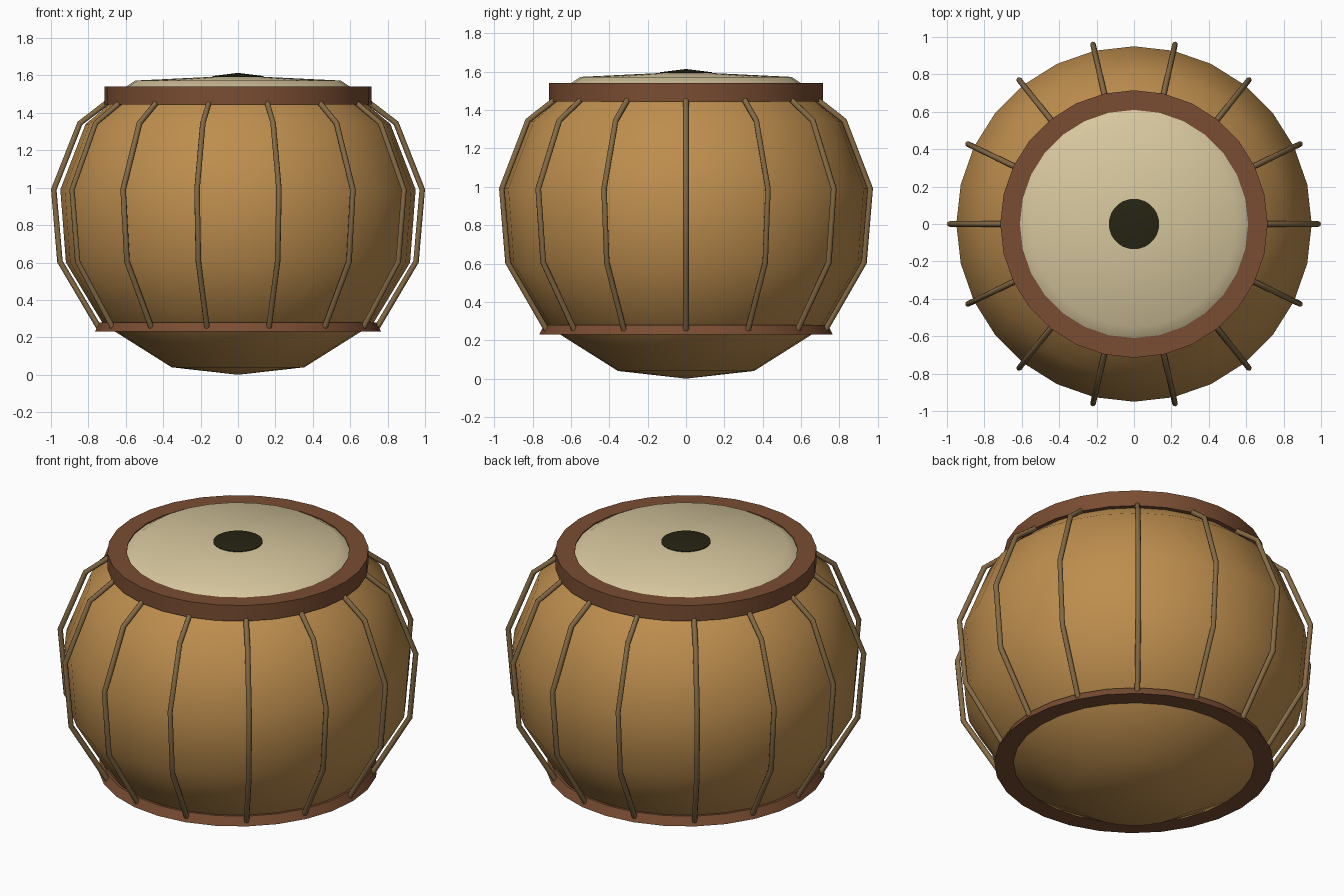
import bpy, math
from mathutils import Vector

if "Cube" in bpy.data.objects:
    bpy.data.objects.remove(bpy.data.objects["Cube"])

SIDES = 28
ROPES = 14


def material(name, srgb):
    m = bpy.data.materials.new(name)
    m.diffuse_color = [(c / 255 / 12.92) if c < 10 else ((c / 255 + 0.055) / 1.055) ** 2.4 for c in srgb] + [1]
    m.use_nodes = True
    m.node_tree.nodes["Principled BSDF"].inputs["Base Color"].default_value = m.diffuse_color
    return m


wood = material("golden wood", (190, 142, 78))
leather = material("brown leather", (122, 77, 50))
hide = material("pale hide", (215, 199, 158))
black = material("dark paste", (38, 36, 18))
cord = material("cord", (132, 106, 68))


def finish(name, verts, faces, mat, angle):
    me = bpy.data.meshes.new(name)
    me.from_pydata(verts, [], faces)
    me.materials.append(mat)
    ob = bpy.data.objects.new(name, me)
    bpy.context.collection.objects.link(ob)
    bpy.ops.object.select_all(action='DESELECT')
    ob.select_set(True)
    bpy.context.view_layer.objects.active = ob
    bpy.ops.object.shade_smooth_by_angle(angle=math.radians(angle))
    return ob


def lathe(name, profile, mat, closed=False, angle=40):
    """Spin (radius, height) points, listed bottom to top on the outside."""
    verts, rings, faces = [], [], []
    for r, z in profile:
        n = SIDES if r > 0 else 1
        rings.append([len(verts) + i for i in range(n)])
        for i in range(n):
            a = 2 * math.pi * i / SIDES
            verts.append((r * math.cos(a), r * math.sin(a), z))
    pairs = list(zip(rings, rings[1:])) + ([(rings[-1], rings[0])] if closed else [])
    for lo, hi in pairs:
        for i in range(SIDES):
            j = (i + 1) % SIDES
            quad = [lo[i % len(lo)], lo[j % len(lo)], hi[j % len(hi)], hi[i % len(hi)]]
            faces.append(list(dict.fromkeys(quad)))
    return finish(name, verts, faces, mat, angle)


def rope(name, path, angle, mat, radius=0.015, n=8):
    """Tube along a (radius, height) path in the vertical plane at the angle."""
    out = Vector((math.cos(angle), math.sin(angle), 0))
    side = Vector((-math.sin(angle), math.cos(angle), 0))
    pts = [out * r + Vector((0, 0, z)) for r, z in path]
    verts, faces = [], []
    for k, p in enumerate(pts):
        t = (pts[min(k + 1, len(pts) - 1)] - pts[max(k - 1, 0)]).normalized()
        nrm = side.cross(t)
        for i in range(n):
            a = 2 * math.pi * i / n
            verts.append(p + radius * (math.cos(a) * side + math.sin(a) * nrm))
    for k in range(len(pts) - 1):
        for i in range(n):
            j = (i + 1) % n
            faces.append([k * n + i, k * n + j, (k + 1) * n + j, (k + 1) * n + i])
    faces.append(list(range(n))[::-1])
    faces.append([(len(pts) - 1) * n + i for i in range(n)])
    return finish(name, verts, faces, mat, 50)


# Round bowl of the drum
lathe("drum_body", [(0, 0), (0.355, 0.04), (0.72, 0.27), (0.92, 0.6),
                    (0.95, 0.99), (0.815, 1.34), (0.66, 1.47)], wood)
# Hoops holding the ropes
lathe("bottom_hoop", [(0.66, 0.23), (0.765, 0.23), (0.74, 0.28), (0.66, 0.28)], leather, True)
lathe("top_hoop", [(0.61, 1.445), (0.715, 1.445), (0.715, 1.54), (0.61, 1.54)], leather, True)
# Drum skin and the dark tuning patch
lathe("drum_skin", [(0.615, 1.53), (0.55, 1.573), (0.135, 1.593), (0, 1.605)], hide)
lathe("tuning_patch", [(0.135, 1.592), (0.135, 1.597), (0, 1.614)], black)
# Tension ropes
PATH = [(0.745, 0.255), (0.952, 0.605), (0.985, 0.99), (0.845, 1.345), (0.70, 1.455)]
for k in range(ROPES):
    rope(f"rope_{k + 1}", PATH, 2 * math.pi * k / ROPES, cord)
